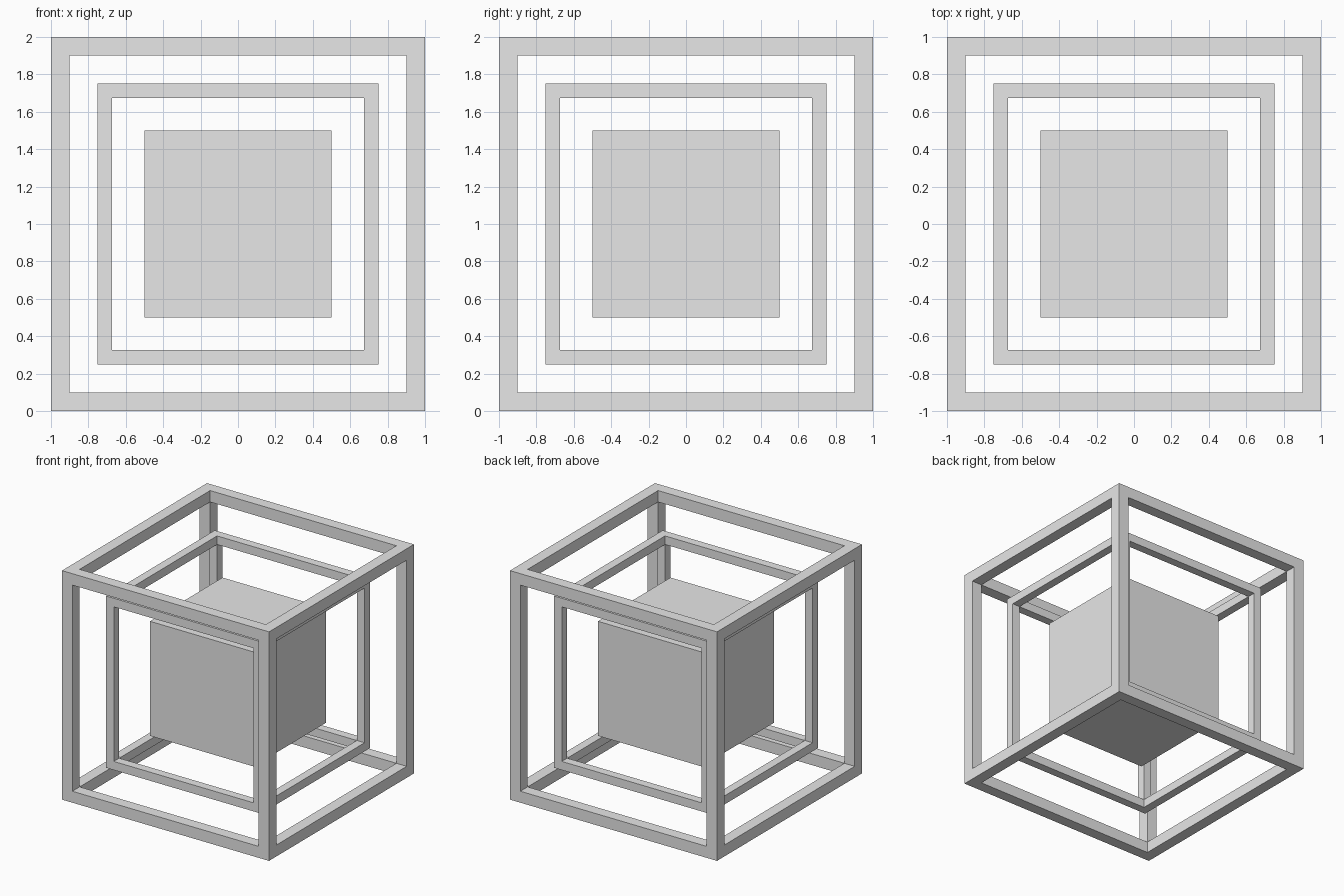
import bpy
import bmesh
from mathutils import Vector

default = bpy.data.objects.get("Cube")
if default:
    bpy.data.objects.remove(default, do_unlink=True)

CENTRE = Vector((0, 0, 1))

# Single light grey material
grey = bpy.data.materials.new("light_grey")
grey.use_nodes = True
colour = (0.8, 0.8, 0.8, 1)
grey.diffuse_color = colour
grey.node_tree.nodes["Principled BSDF"].inputs["Base Color"].default_value = colour


def add_cube(name, size, bar=0):
    """Solid cube, or an open frame of square bars when bar is given."""
    bm = bmesh.new()
    bmesh.ops.create_cube(bm, size=size)
    if bar:
        # Inset every side, push the panels in to form the bars, then open them
        panels = bm.faces[:]
        bmesh.ops.inset_individual(bm, faces=panels, thickness=bar, use_even_offset=True)
        caps = bmesh.ops.extrude_discrete_faces(bm, faces=panels)["faces"]
        for cap in caps:
            centre = cap.calc_center_median()
            bmesh.ops.translate(bm, verts=cap.verts, vec=-centre.normalized() * bar)
        bmesh.ops.delete(bm, geom=caps, context='FACES')
        bmesh.ops.remove_doubles(bm, verts=bm.verts, dist=0.001)
        bmesh.ops.recalc_face_normals(bm, faces=bm.faces)
    mesh = bpy.data.meshes.new(name)
    bm.to_mesh(mesh)
    bm.free()
    mesh.materials.append(grey)
    obj = bpy.data.objects.new(name, mesh)
    obj.location = CENTRE
    bpy.context.collection.objects.link(obj)
    return obj


# Nested cubes, from outside in
add_cube("outer_frame", 2.0, bar=0.1)
add_cube("inner_frame", 1.5, bar=0.075)
add_cube("core_cube", 1.0)
